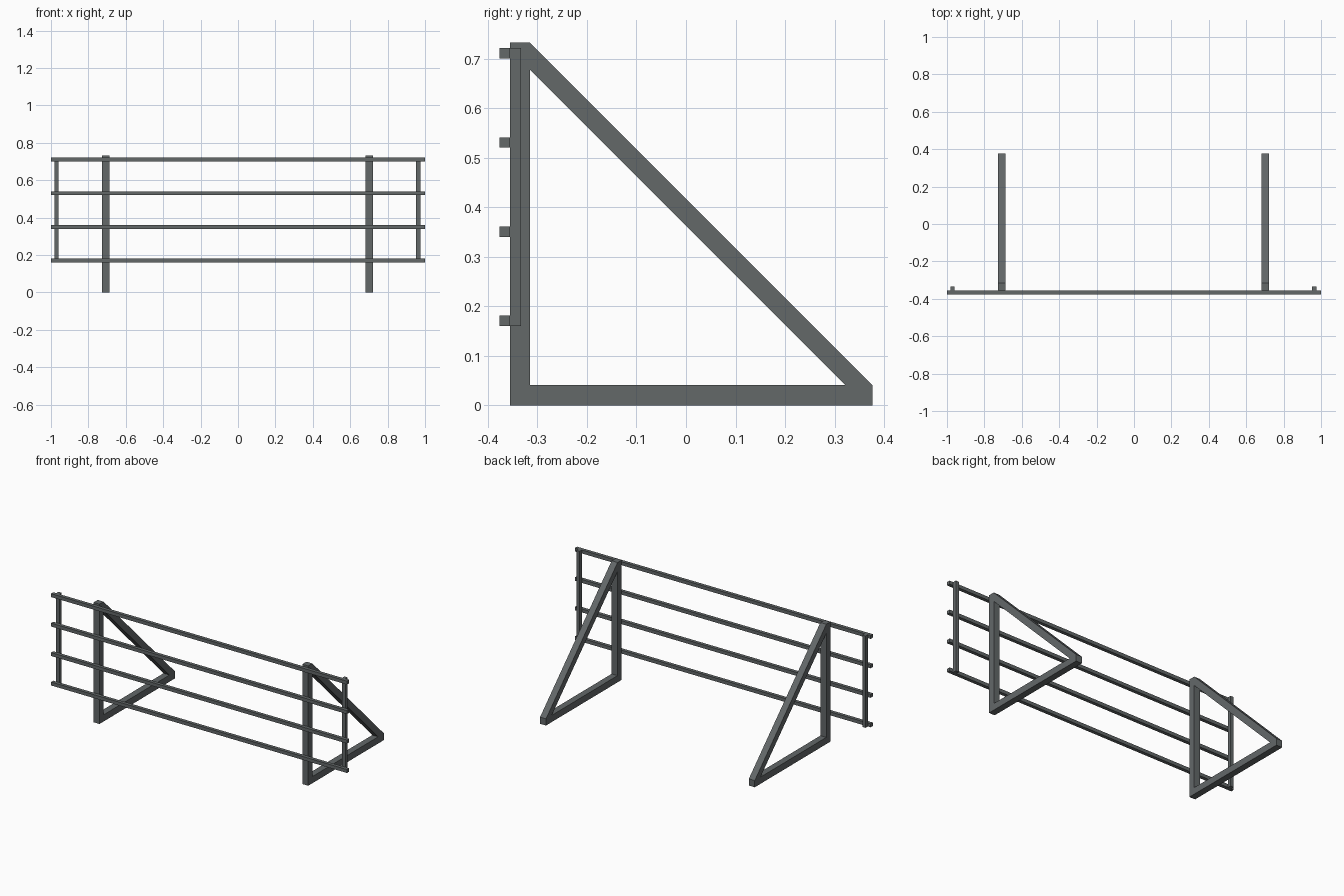
import bpy, bmesh
from mathutils import Vector

if "Cube" in bpy.data.objects:
    bpy.data.objects.remove(bpy.data.objects["Cube"])

steel = bpy.data.materials.new("dark grey steel")
steel.diffuse_color = (0.125, 0.138, 0.141, 1)
steel.use_nodes = True
steel.node_tree.nodes["Principled BSDF"].inputs["Base Color"].default_value = steel.diffuse_color


def finish(bm, name):
    bmesh.ops.recalc_face_normals(bm, faces=bm.faces)
    mesh = bpy.data.meshes.new(name)
    bm.to_mesh(mesh)
    bm.free()
    mesh.materials.append(steel)
    obj = bpy.data.objects.new(name, mesh)
    bpy.context.collection.objects.link(obj)
    return obj


def box(name, lo, hi):
    lo, hi = Vector(lo), Vector(hi)
    bm = bmesh.new()
    bmesh.ops.create_cube(bm, size=1)
    for v in bm.verts:
        v.co = (lo + hi) / 2 + v.co * (hi - lo)
    return finish(bm, name)


def triangle_frame(name, x, width=0.04):
    # side profile (y, z): outer outline then inner opening
    pts = [(-0.355, 0), (0.376, 0), (0.376, 0.041), (-0.315, 0.732), (-0.355, 0.732),
           (-0.315, 0.041), (0.321, 0.041), (-0.315, 0.677)]
    bm = bmesh.new()
    vs = [bm.verts.new((x - width / 2, y, z)) for y, z in pts]
    # foot, rear corner, brace, top corner, post
    for f in [(0, 1, 6, 5), (1, 2, 6), (2, 3, 7, 6), (3, 4, 7), (4, 0, 5, 7)]:
        bm.faces.new([vs[i] for i in f])
    ext = bmesh.ops.extrude_face_region(bm, geom=bm.faces[:], use_keep_orig=True)
    moved = [e for e in ext["geom"] if isinstance(e, bmesh.types.BMVert)]
    bmesh.ops.translate(bm, verts=moved, vec=(width, 0, 0))
    return finish(bm, name)


# Triangular supports
triangle_frame("left_support", -0.708)
triangle_frame("right_support", 0.703)

# Four long front rails
for i in range(4):
    z = 0.16 + 0.18 * i
    box(f"rail_{i + 1}", (-1, -0.376, z), (1, -0.355, z + 0.021))

# Thin uprights joining the rail ends
for name, x in (("left_upright", -0.970), ("right_upright", 0.964)):
    box(name, (x - 0.011, -0.355, 0.16), (x + 0.011, -0.333, 0.721))
